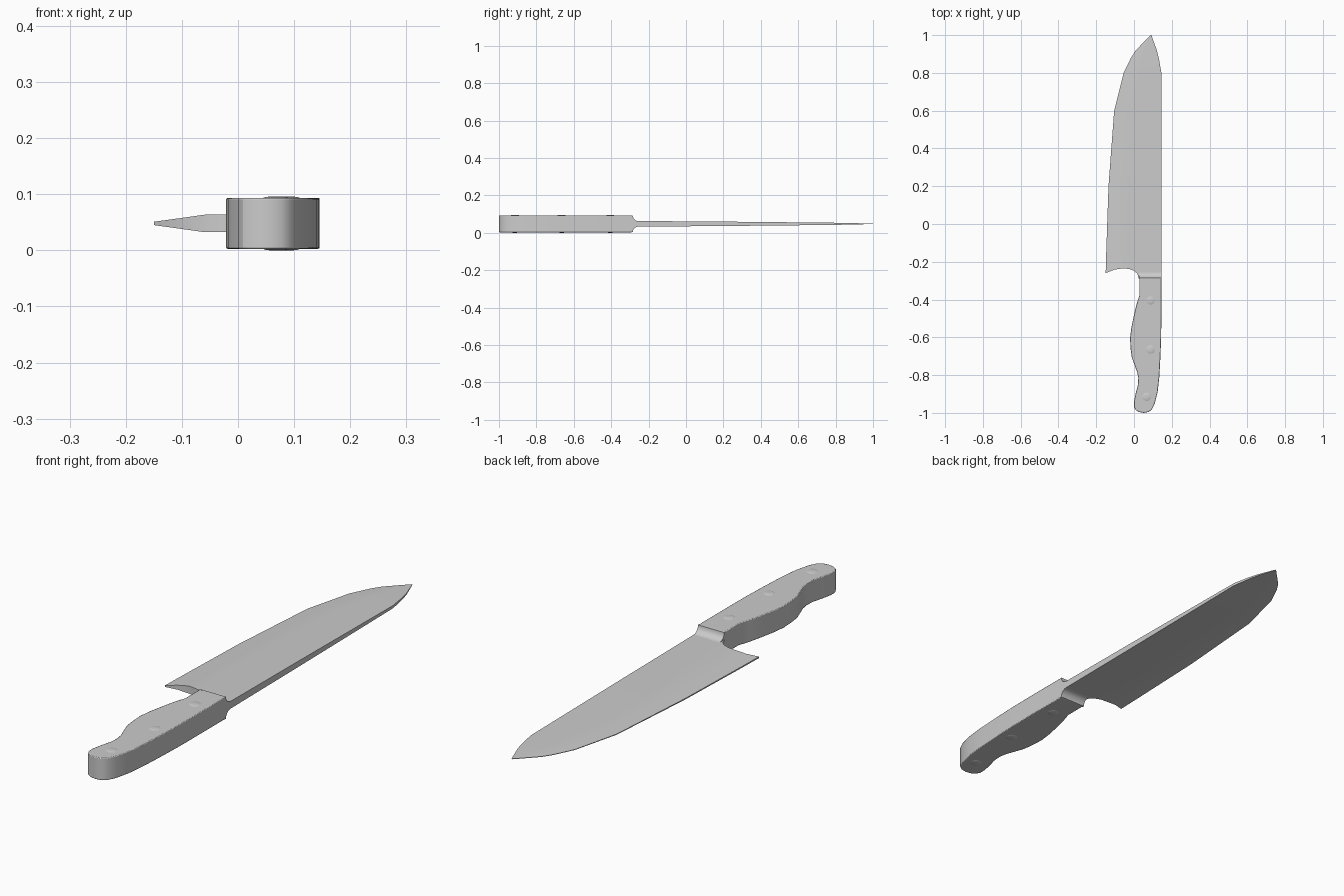
import bpy, bmesh, math

if "Cube" in bpy.data.objects:
    bpy.data.objects.remove(bpy.data.objects["Cube"])

ZC = 0.048  # middle plane of the knife


def finish(name, bm, angle=30):
    bmesh.ops.remove_doubles(bm, verts=bm.verts, dist=1e-5)
    bmesh.ops.recalc_face_normals(bm, faces=bm.faces)
    me = bpy.data.meshes.new(name)
    bm.to_mesh(me)
    bm.free()
    ob = bpy.data.objects.new(name, me)
    bpy.context.collection.objects.link(ob)
    bpy.ops.object.select_all(action='DESELECT')
    ob.select_set(True)
    bpy.context.view_layer.objects.active = ob
    bpy.ops.object.shade_smooth_by_angle(angle=math.radians(angle))
    return ob


def prism(name, points, offset, angle=30):
    bm = bmesh.new()
    face = bm.faces.new([bm.verts.new(p) for p in points])
    ext = bmesh.ops.extrude_face_region(bm, geom=[face])
    verts = [g for g in ext['geom'] if isinstance(g, bmesh.types.BMVert)]
    bmesh.ops.translate(bm, verts=verts, vec=offset)
    return finish(name, bm, angle)


# Blade: rows run from the curved heel to the tip, columns from edge to spine
heel = [(-0.15, -0.26), (-0.105, -0.242), (-0.06, -0.235), (-0.025, -0.238),
        (0.0, -0.248), (0.017, -0.262), (0.026, -0.29), (0.145, -0.29)]
cols = [(x + 0.15) / 0.295 for x, y in heel]
thick = [0.003, 0.0092, 0.0155, 0.0155, 0.0155, 0.0155, 0.0155, 0.0155]
# y, edge x, spine x, thickness scale
rows = [(-0.15, -0.147, 0.145, 0.92), (0.2, -0.135, 0.145, 0.76),
        (0.6, -0.105, 0.145, 0.5), (0.8, -0.055, 0.145, 0.36),
        (0.88, -0.016, 0.131, 0.27), (0.92, 0.01, 0.121, 0.2),
        (1.0, 0.088, 0.092, 0.07)]
grid = [[(x, y, t) for (x, y), t in zip(heel, thick)]]
for y, e, s, k in rows:
    grid.append([(e + (s - e) * u, y, max(0.001, t * k)) for u, t in zip(cols, thick)])

bm = bmesh.new()
rings = []
for row in grid:
    top = [bm.verts.new((x, y, ZC + t)) for x, y, t in row]
    low = [bm.verts.new((x, y, ZC - t)) for x, y, t in reversed(row)]
    rings.append(top + low)
n = len(rings[0])
for a, b in zip(rings, rings[1:]):
    for i in range(n):
        j = (i + 1) % n
        bm.faces.new((a[i], a[j], b[j], b[i]))
for r in (rings[0], rings[-1]):
    for i in range(n // 2 - 1):
        bm.faces.new((r[i], r[i + 1], r[n - 2 - i], r[n - 1 - i]))
finish("blade", bm, 20)

# Bolster: concave flare from blade thickness up to handle thickness
arc = [(-0.255 - 0.03 * math.sin(a), 0.045 - 0.03 * math.cos(a))
       for a in [math.radians(15 * i) for i in range(7)]]
arc = arc + [(-0.292, 0.045)]
side = [(y, ZC + h) for y, h in arc] + [(y, ZC - h) for y, h in reversed(arc)]
prism("bolster", [(0.026, y, z) for y, z in side], (0.119, 0, 0))

# Handle: contoured outline with softened edges
outline = [(0.028, -0.288), (0.028, -0.38), (0.012, -0.43), (-0.002, -0.49),
           (-0.014, -0.55), (-0.021, -0.605), (-0.018, -0.66), (-0.012, -0.705),
           (0.004, -0.75), (0.017, -0.785), (0.023, -0.815), (0.02, -0.855),
           (0.008, -0.9), (0.0, -0.94), (0.0, -0.968), (0.009, -0.985),
           (0.025, -0.995), (0.052, -1.0), (0.078, -0.995), (0.094, -0.983),
           (0.11, -0.95), (0.125, -0.89), (0.134, -0.81), (0.14, -0.7),
           (0.144, -0.59), (0.145, -0.45), (0.145, -0.288)]
handle = prism("handle", [(x, y, 0.0025) for x, y in outline], (0, 0, 0.091))
bev = handle.modifiers.new("soft_edges", 'BEVEL')
bev.width = 0.003
bev.segments = 2
bev.limit_method = 'ANGLE'
bev.angle_limit = math.radians(50)

# Rivets: shallow domed pins showing on both faces of the handle
for i, (x, y) in enumerate([(0.088, -0.405), (0.088, -0.665), (0.067, -0.915)]):
    bm = bmesh.new()
    levels = [(0.022, 0.0455), (0.018, 0.047), (0.010, 0.048)]
    stack = [(r, -h) for r, h in reversed(levels)] + levels
    loops = [[bm.verts.new((x + r * math.cos(k * math.tau / 16),
                            y + r * math.sin(k * math.tau / 16), ZC + h))
              for k in range(16)] for r, h in stack]
    for a, b in zip(loops, loops[1:]):
        for k in range(16):
            m = (k + 1) % 16
            bm.faces.new((a[k], a[m], b[m], b[k]))
    bm.faces.new(loops[0])
    bm.faces.new(loops[-1])
    finish(f"rivet_{i + 1}", bm)
